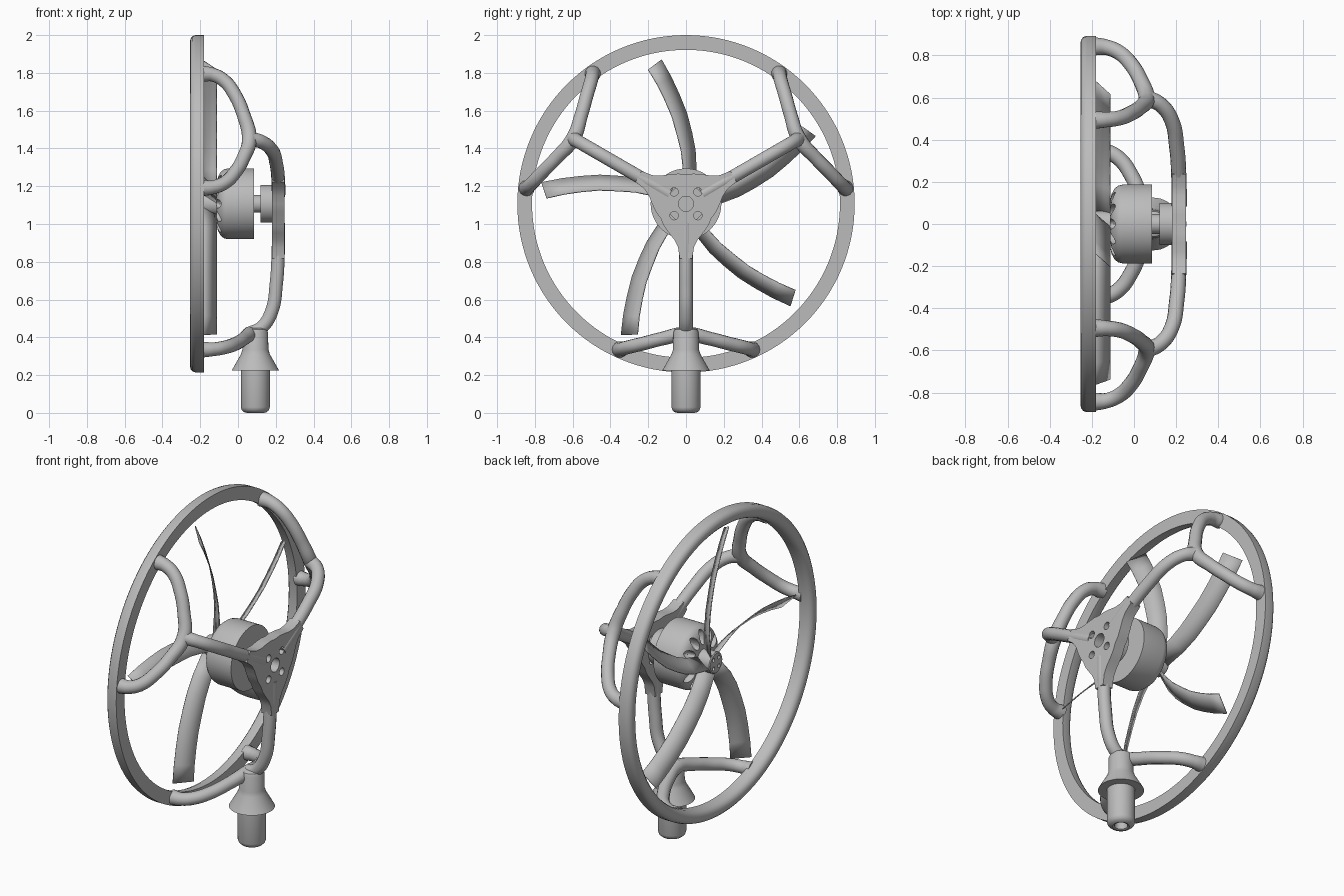
import bpy, bmesh
from math import sin, cos, pi, radians
from mathutils import Vector, Matrix

if "Cube" in bpy.data.objects:
    bpy.data.objects.remove(bpy.data.objects["Cube"])

AXIS_Z = 1.107           # height of the rotor axis, which runs along x
ARMS = (30, 150, 270)    # directions of the three support arms

grey = bpy.data.materials.new("plain grey")
grey.use_nodes = True
grey.diffuse_color = (0.5, 0.5, 0.5, 1)
grey.node_tree.nodes["Principled BSDF"].inputs["Base Color"].default_value = (0.5, 0.5, 0.5, 1)


def polar(x, out, side, angle):
    """Point at x, 'out' along a direction from the rotor axis and 'side' across it."""
    a = radians(angle)
    return Vector((x, out * cos(a) - side * sin(a), AXIS_Z + out * sin(a) + side * cos(a)))


def finish(obj, angle=35):
    bpy.ops.object.select_all(action='DESELECT')
    obj.select_set(True)
    bpy.context.view_layer.objects.active = obj
    bpy.ops.object.shade_smooth_by_angle(angle=radians(angle))
    return obj


def add_mesh(name, bm):
    bmesh.ops.remove_doubles(bm, verts=bm.verts, dist=0.0001)
    bmesh.ops.recalc_face_normals(bm, faces=bm.faces)
    mesh = bpy.data.meshes.new(name)
    bm.to_mesh(mesh)
    bm.free()
    mesh.materials.append(grey)
    obj = bpy.data.objects.new(name, mesh)
    bpy.context.collection.objects.link(obj)
    return obj


def lathe(name, profile, steps, upright=None, closed=False):
    """Spin (along, radius) points round the rotor axis, or round a vertical at x=upright."""
    bm = bmesh.new()
    if upright is None:
        pts = [(x, 0, AXIS_Z + r) for x, r in profile]
        cent, axis = (0, 0, AXIS_Z), (1, 0, 0)
    else:
        pts = [(upright + r, 0, z) for z, r in profile]
        cent, axis = (upright, 0, 0), (0, 0, 1)
    vs = [bm.verts.new(p) for p in pts]
    es = [bm.edges.new(pair) for pair in zip(vs, vs[1:])]
    if closed:
        es.append(bm.edges.new((vs[-1], vs[0])))
    bmesh.ops.spin(bm, geom=vs + es, cent=cent, axis=axis, angle=2 * pi, steps=steps)
    return finish(add_mesh(name, bm))


def tube(name, points, radius, scales):
    curve = bpy.data.curves.new(name, 'CURVE')
    curve.dimensions = '3D'
    curve.bevel_depth = radius
    curve.bevel_resolution = 5
    curve.resolution_u = 10
    curve.use_fill_caps = True
    spline = curve.splines.new('BEZIER')
    spline.bezier_points.add(len(points) - 1)
    for bp, p, s in zip(spline.bezier_points, points, scales):
        bp.co, bp.radius = p, s
        bp.handle_left_type = bp.handle_right_type = 'AUTO'
    curve.materials.append(grey)
    obj = bpy.data.objects.new(name, curve)
    bpy.context.collection.objects.link(obj)
    bpy.ops.object.select_all(action='DESELECT')
    obj.select_set(True)
    bpy.context.view_layer.objects.active = obj
    bpy.ops.object.convert(target='MESH')
    return finish(bpy.context.view_layer.objects.active, 50)


def cut(obj, cutter):
    cutter.hide_render = True
    mod = obj.modifiers.new("cut", 'BOOLEAN')
    mod.operation, mod.solver, mod.object = 'DIFFERENCE', 'EXACT', cutter
    bpy.ops.object.select_all(action='DESELECT')
    obj.select_set(True)
    bpy.context.view_layer.objects.active = obj
    bpy.ops.object.modifier_apply(modifier=mod.name)
    bpy.data.objects.remove(cutter)
    finish(obj)


def drills(holes, x, depth):
    """Cutter of cylinders along x; holes are (out, angle, radius)."""
    bm = bmesh.new()
    for out, angle, r in holes:
        place = Matrix.Translation(polar(x, out, 0, angle)) @ Matrix.Rotation(pi / 2, 4, 'Y')
        bmesh.ops.create_cone(bm, cap_ends=True, segments=24, radius1=r, radius2=r,
                              depth=depth, matrix=place)
    return add_mesh("drill_cutter", bm)


# Guard ring: flat behind, rounded in front
lathe("guard_ring", [(-.18, .815), (-.18, .893), (-.225, .893), (-.24, .888), (-.251, .875),
                     (-.255, .857), (-.251, .838), (-.24, .825), (-.222, .817)], 128, closed=True)

# Arms: a spine from the hub plate, and a fork to the ring
spine = [(.215, .1), (.213, .25), (.203, .42), (.178, .57), (.125, .655), (.06, .69)]
leg = [(.03, .715, .13), (-.015, .742, .235), (-.07, .76, .31), (-.13, .77, .343), (-.19, .772, .35)]
for n, a in enumerate(ARMS, 1):
    tube(f"arm_spine_{n}", [polar(x, r, 0, a) for x, r in spine], .036, [1] * 5 + [1.1])
    half = [polar(x, r, t, a) for x, r, t in leg]
    other = [polar(x, r, -t, a) for x, r, t in leg]
    tube(f"arm_fork_{n}", other[::-1] + [polar(.06, .69, 0, a)] + half, .036,
         [1.2, 1.02, 1, 1, 1, 1.1, 1, 1, 1, 1.02, 1.2])

# Mounting plate with filleted corners running into the arms
bm = bmesh.new()
rim = []
for a in ARMS:
    side = [(.29, .033), (.23, .042), (.19, .062), (.155, .09), (.115, .118)]
    rim += [polar(.18, r, -t, a) for r, t in side[::-1]]
    rim += [polar(.18, r, t, a) for r, t in side]
    rim.append(polar(.18, .155, 0, a + 60))
face = bm.faces.new([bm.verts.new(p) for p in rim])
ext = bmesh.ops.extrude_face_region(bm, geom=[face])
bmesh.ops.translate(bm, vec=(.066, 0, 0),
                    verts=[g for g in ext["geom"] if isinstance(g, bmesh.types.BMVert)])
plate = add_mesh("mounting_plate", bm)
cut(plate, drills([(0, 0, .04)] + [(.089, 45 + 90 * i, .022) for i in range(4)], .21, .2))

# Motor: stator mount, shaft and slotted domed can
lathe("motor_mount", [(.12, 0), (.12, .1), (.181, .1), (.181, 0)], 48)
lathe("motor_shaft", [(.06, 0), (.06, .047), (.13, .047), (.13, 0)], 32)
can = lathe("motor_can", [(.085, 0), (.085, .187), (-.055, .187), (-.075, .182), (-.093, .168),
                          (-.106, .145), (-.113, .115), (-.115, .08), (-.115, 0)], 72)
bm = bmesh.new()
for i in range(12):
    a = i * 30
    place = (Matrix.Translation(polar(-.105, .13, 0, a)) @ Matrix.Rotation(radians(a), 4, 'X')
             @ Matrix.Diagonal((.045, .045, .024, 1)))
    bmesh.ops.create_uvsphere(bm, u_segments=16, v_segments=10, radius=1, matrix=place)
cut(can, add_mesh("slot_cutter", bm))

# Propeller hub with screw holes
hub = lathe("propeller_hub", [(-.1, 0), (-.1, .062), (-.195, .062), (-.2, .057), (-.2, 0)], 40)
cut(hub, drills([(.036, 45 + 90 * i, .011) for i in range(4)], -.2, .04))

# Five curved, pitched blades: centre line and half width vector (y, z) at each station
stations = [(.012, .035, .026, 0), (.02, .18, .034, 0), (.012, .28, .037, .003),
            (-.008, .37, .039, .006), (-.035, .47, .039, .01), (-.072, .56, .038, .015),
            (-.115, .65, .037, .02), (-.165, .737, .035, .026)]
for n in range(5):
    turn = Matrix.Rotation(radians(72 * n), 4, 'X')
    bm = bmesh.new()
    rows = []
    for y, z, wy, wz in stations:
        row = []
        for k in (-1, 0, 1):
            p = turn @ Vector((-.153 - k * .039, y + k * wy, z + k * wz))
            row.append(bm.verts.new(p + Vector((0, 0, AXIS_Z))))
        rows.append(row)
    for r0, r1 in zip(rows, rows[1:]):
        for i in range(2):
            bm.faces.new((r0[i], r0[i + 1], r1[i + 1], r1[i]))
    blade = add_mesh(f"blade_{n + 1}", bm)
    solid = blade.modifiers.new("thickness", 'SOLIDIFY')
    solid.thickness, solid.offset = .006, 0
    finish(blade)

# Pole socket with flared skirt and hollow end
lathe("pole_socket", [(.05, 0), (.05, .033), (.004, .036), (0, .045), (.004, .06), (.015, .072),
                      (.03, .077), (.225, .077), (.225, .125), (.31, .077), (.335, .069),
                      (.425, .067), (.442, .06), (.45, .045), (.45, 0)], 48, upright=.092)
